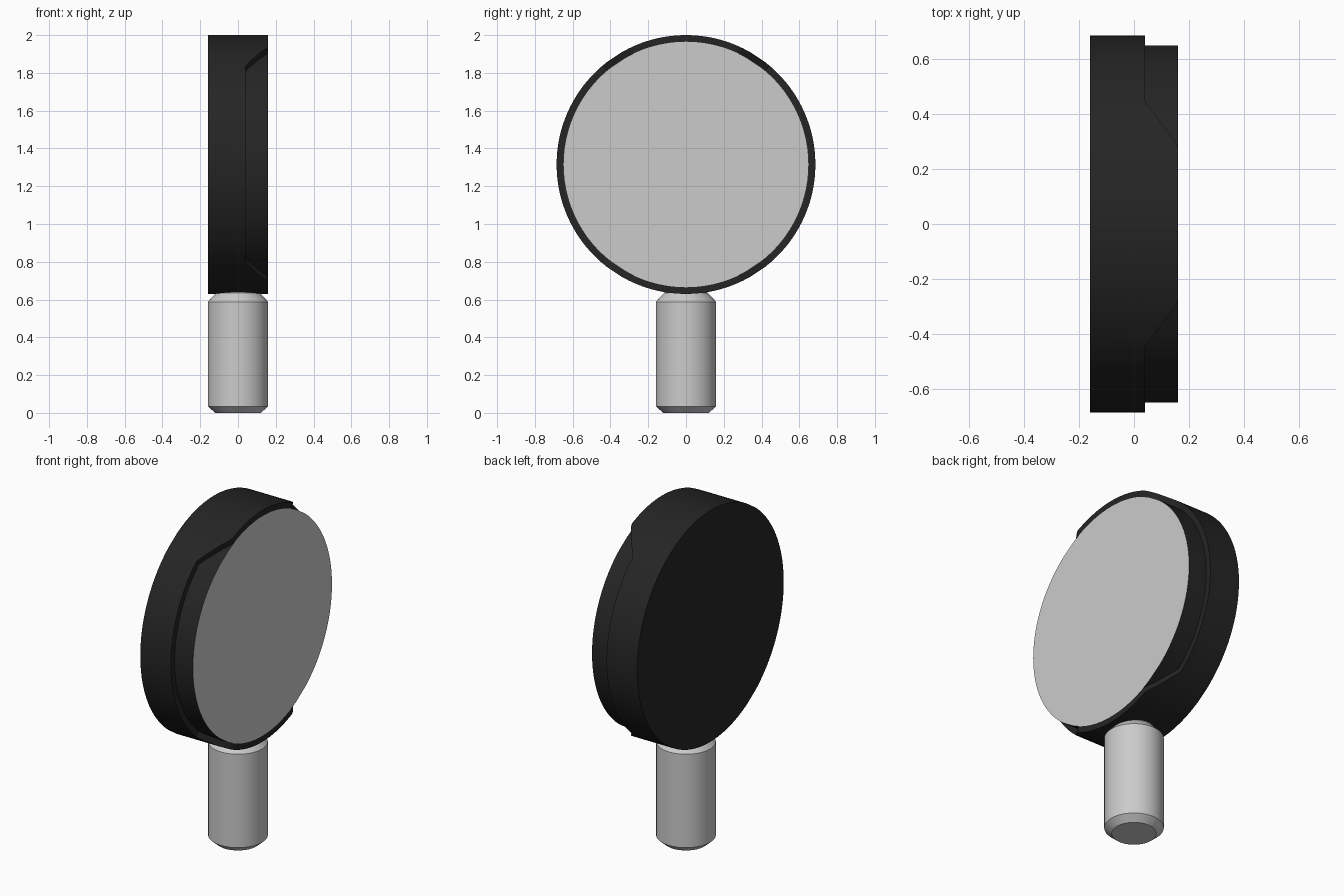
import bpy, bmesh, math

if "Cube" in bpy.data.objects:
    bpy.data.objects.remove(bpy.data.objects["Cube"])

R_OUT, R_IN, CZ = 0.685, 0.65, 1.315
X_BACK, X_STEP, X_FACE = -0.16, 0.04, 0.16


def finish(bm, name, mat=None, angle=25):
    bmesh.ops.remove_doubles(bm, verts=bm.verts, dist=1e-5)
    bmesh.ops.recalc_face_normals(bm, faces=bm.faces)
    me = bpy.data.meshes.new(name)
    bm.to_mesh(me)
    bm.free()
    ob = bpy.data.objects.new(name, me)
    bpy.context.collection.objects.link(ob)
    if mat:
        me.materials.append(mat)
    bpy.ops.object.select_all(action='DESELECT')
    bpy.context.view_layer.objects.active = ob
    ob.select_set(True)
    bpy.ops.object.shade_smooth_by_angle(angle=math.radians(angle))
    return ob


def bridge(bm, a, b):
    for i in range(len(a)):
        j = (i + 1) % len(a)
        quad = list(dict.fromkeys((a[i], a[j], b[j], b[i])))
        bm.faces.new(quad)


def ring(bm, radius, edge):
    return [bm.verts.new((x, radius * math.sin(t), CZ + radius * math.cos(t)))
            for t, x in edge]


black = bpy.data.materials.new("black")
black.diffuse_color = (0.018, 0.018, 0.018, 1)
black.use_nodes = True
black.node_tree.nodes["Principled BSDF"].inputs["Base Color"].default_value = black.diffuse_color

# Rim edge: raised lips at top and bottom with sloped ends, stepped down at the sides
slope = [(0.28, 0.16), (0.305, 0.148), (0.34, 0.12), (0.42, 0.06), (0.445, X_STEP)]
ends = [(math.asin(y / R_OUT), x) for y, x in slope]
t0, t1 = ends[0][0], ends[-1][0]
quarter = [(t0 * i / 12, X_FACE) for i in range(12)] + ends
quarter += [(t1 + (math.pi / 2 - t1) * i / 26, X_STEP) for i in range(1, 27)]
half = quarter + [(math.pi - t, x) for t, x in reversed(quarter[:-1])]
edge = half + [(2 * math.pi - t, x) for t, x in reversed(half[1:-1])]

# Black housing
bm = bmesh.new()
back = ring(bm, R_OUT, [(t, X_BACK) for t, _ in edge])
lip_out = ring(bm, R_OUT, edge)
lip_in = ring(bm, R_IN, edge)
front = ring(bm, R_IN, [(t, X_FACE) for t, _ in edge])
bm.faces.new(back)
bridge(bm, back, lip_out)
bridge(bm, lip_out, lip_in)
# Side wall of the inner disc where the lip is cut away
for i in range(len(edge)):
    j = (i + 1) % len(edge)
    if min(edge[i][1], edge[j][1]) < X_FACE:
        bm.faces.new((lip_in[i], lip_in[j], front[j], front[i]))
finish(bm, "housing", black)

# Grey front plate
bm = bmesh.new()
bm.faces.new(list(reversed(ring(bm, R_IN, [(t, X_FACE) for t, _ in edge]))))
plate = finish(bm, "front_plate")
if plate.data.polygons[0].normal.x < 0:
    plate.data.flip_normals()

# Stem: chamfered cylinder running into the housing
bm = bmesh.new()
loops = []
for r, z in [(0.12, 0), (0.16, 0.035), (0.16, 0.588), (0.115, 0.636), (0.115, 0.66)]:
    loops.append([bm.verts.new((r * math.cos(a), r * math.sin(a), z))
                  for a in (2 * math.pi * i / 48 for i in range(48))])
for a, b in zip(loops, loops[1:]):
    bridge(bm, a, b)
bm.faces.new(loops[0])
bm.faces.new(loops[-1])
finish(bm, "stem")
